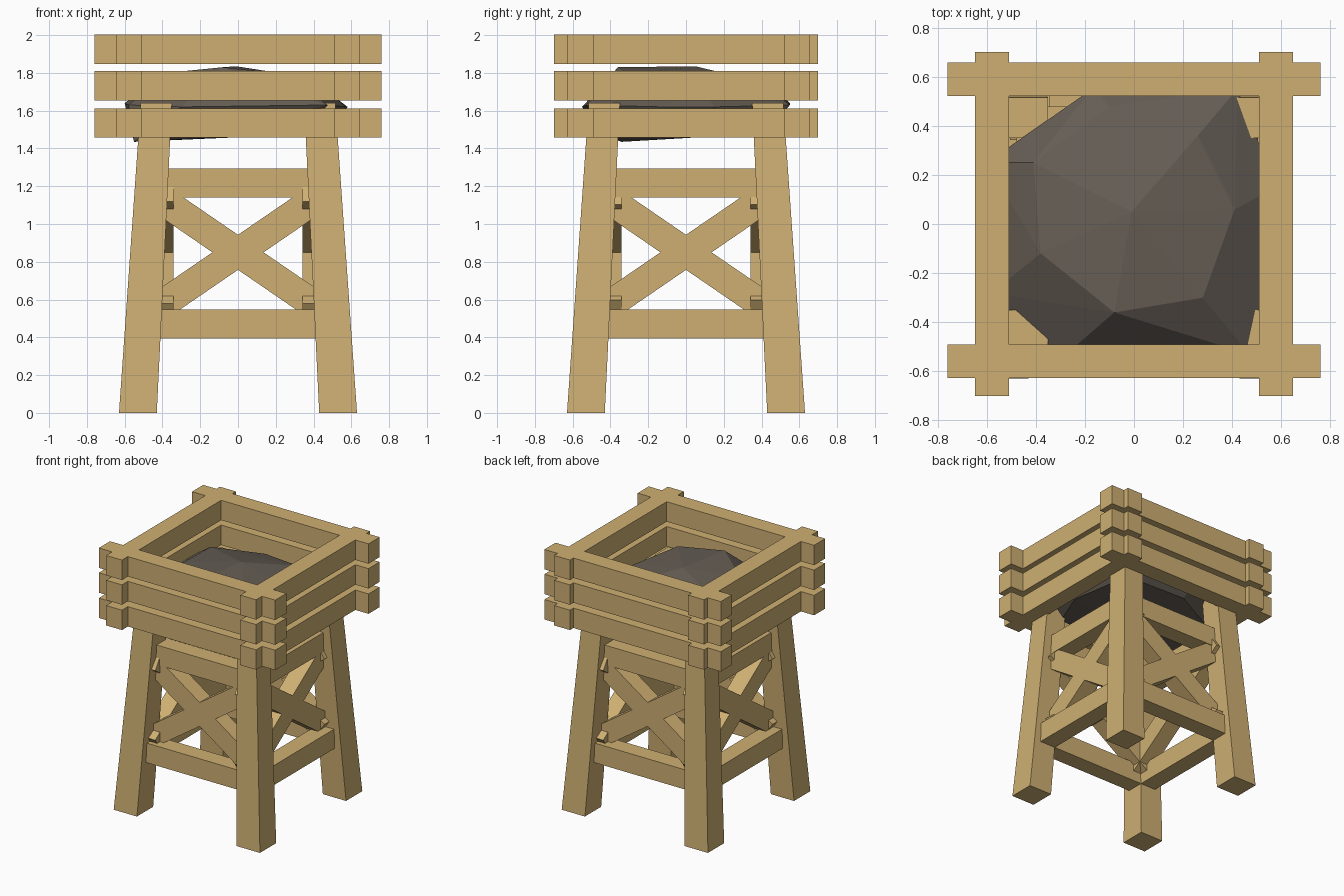
import bpy, bmesh
from math import sin, cos, atan2, pi
from mathutils import Matrix, Vector

if "Cube" in bpy.data.objects:
    bpy.data.objects.remove(bpy.data.objects["Cube"])


def material(name, rgb):
    m = bpy.data.materials.new(name)
    m.diffuse_color = (*rgb, 1)
    m.use_nodes = True
    m.node_tree.nodes["Principled BSDF"].inputs["Base Color"].default_value = m.diffuse_color
    return m


WOOD = material("wood", (0.62, 0.43, 0.17))
STONE = material("stone", (0.13, 0.11, 0.09))


def finish(name, bm, mat):
    bmesh.ops.recalc_face_normals(bm, faces=bm.faces)
    me = bpy.data.meshes.new(name)
    bm.to_mesh(me)
    bm.free()
    me.materials.append(mat)
    ob = bpy.data.objects.new(name, me)
    bpy.context.collection.objects.link(ob)
    return ob


def beam(name, size, loc, rot=Matrix.Identity(4)):
    bm = bmesh.new()
    m = Matrix.Translation(loc) @ rot @ Matrix.Diagonal((*size, 1))
    bmesh.ops.create_cube(bm, size=1, matrix=m)
    return finish(name, bm, WOOD)


def hull(name, pts, mat):
    bm = bmesh.new()
    for p in pts:
        bm.verts.new(p)
    r = bmesh.ops.convex_hull(bm, input=bm.verts)
    junk = [v for v in r["geom_interior"] if isinstance(v, bmesh.types.BMVert)]
    bmesh.ops.delete(bm, geom=junk, context='VERTS')
    bmesh.ops.dissolve_limit(bm, angle_limit=0.02, verts=bm.verts, edges=bm.edges)
    return finish(name, bm, mat)


# Four tapered, inward-leaning legs
for sx in (-1, 1):
    for sy in (-1, 1):
        pts = [(sx * x, sy * y, z)
               for z, a, b in ((0, .43, .63), (1.64, .35, .515))
               for x in (a, b) for y in (a, b)]
        hull("leg", pts, WOOD)

# Rails and crossed braces on the four sides
ANGLE = atan2(0.685, 1)
for s in (-1, 1):
    for z, off, half in ((.47, .478, .46), (1.218, .41, .43)):
        beam("front_back_rail", (2 * half, .135, .153), (0, s * off, z))
        beam("side_rail", (.135, 2 * half, .153), (s * off, 0, z))
    for t in (-1, 1):
        beam("front_back_brace", (1.12, .13, .153), (0, s * .407, .85),
             Matrix.Rotation(t * ANGLE, 4, 'Y'))
        beam("side_brace", (.13, 1.18, .153), (s * .407, 0, .85),
             Matrix.Rotation(t * ANGLE, 4, 'X'))

# Three stacked log frames with overlapping ends
for z in (1.535, 1.732, 1.925):
    for s in (-1, 1):
        beam("frame_long_beam", (1.52, .137, .155), (0, .015 + s * .574, z))
        beam("frame_cross_beam", (.137, 1.40, .155), (s * .578, 0, z))

# Faceted boulder held in the frame
top = [(-.01, .05, 1.835), (-.08, -.36, 1.83), (-.38, -.12, 1.80), (-.41, .25, 1.77),
       (.28, -.30, 1.79), (.41, .06, 1.75), (.26, .36, 1.76), (-.10, .48, 1.71)]
rim = [(-.60, .25, 1.64), (-.17, .55, 1.64), (.42, .55, 1.63), (.58, .15, 1.62),
       (.575, -.12, 1.62), (.47, -.53, 1.63), (-.30, -.55, 1.62), (-.58, -.28, 1.63)]
base = [(-.55, -.34, 1.435), (-.50, .22, 1.48), (-.12, .42, 1.48), (.40, .40, 1.48),
        (.48, -.10, 1.48), (.36, -.40, 1.48), (-.25, -.45, 1.47)]
hull("boulder", top + rim + base, STONE)
